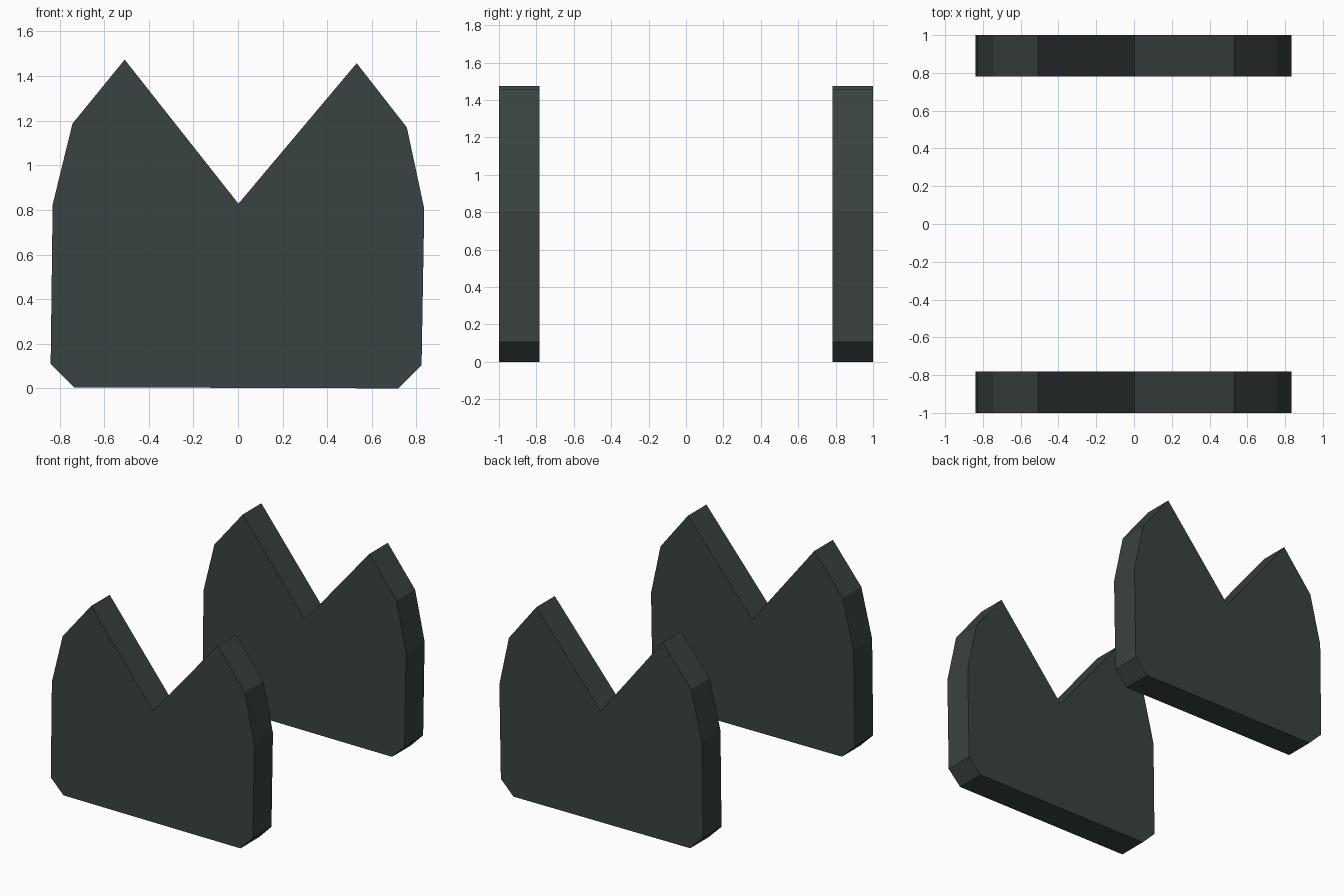
import bpy, bmesh

if "Cube" in bpy.data.objects:
    bpy.data.objects.remove(bpy.data.objects["Cube"])

# Dark slate colour shared by both plates
slate = bpy.data.materials.new("dark slate")
slate.diffuse_color = (0.042, 0.054, 0.054, 1)
slate.use_nodes = True
slate.node_tree.nodes["Principled BSDF"].inputs["Base Color"].default_value = slate.diffuse_color

# Notched outline (x, z), anticlockwise seen from the front
PROFILE = [(-0.735, 0.005), (0.72, 0.0), (0.823, 0.105), (0.835, 0.805),
           (0.757, 1.17), (0.532, 1.458), (0.002, 0.828), (-0.508, 1.474),
           (-0.742, 1.187), (-0.831, 0.824), (-0.84, 0.11)]
THICKNESS = 0.218


def plate(name, y):
    """Extrude the outline backwards from y into a solid plate."""
    bm = bmesh.new()
    face = bm.faces.new([bm.verts.new((x, y, z)) for x, z in PROFILE])
    ext = bmesh.ops.extrude_face_region(bm, geom=[face], use_keep_orig=True)
    moved = [v for v in ext["geom"] if isinstance(v, bmesh.types.BMVert)]
    bmesh.ops.translate(bm, verts=moved, vec=(0, THICKNESS, 0))
    bmesh.ops.recalc_face_normals(bm, faces=bm.faces[:])
    mesh = bpy.data.meshes.new(name)
    bm.to_mesh(mesh)
    bm.free()
    mesh.materials.append(slate)
    bpy.context.collection.objects.link(bpy.data.objects.new(name, mesh))


# Front and back support plates
plate("front_support", -1.0)
plate("back_support", 1.0 - THICKNESS)
